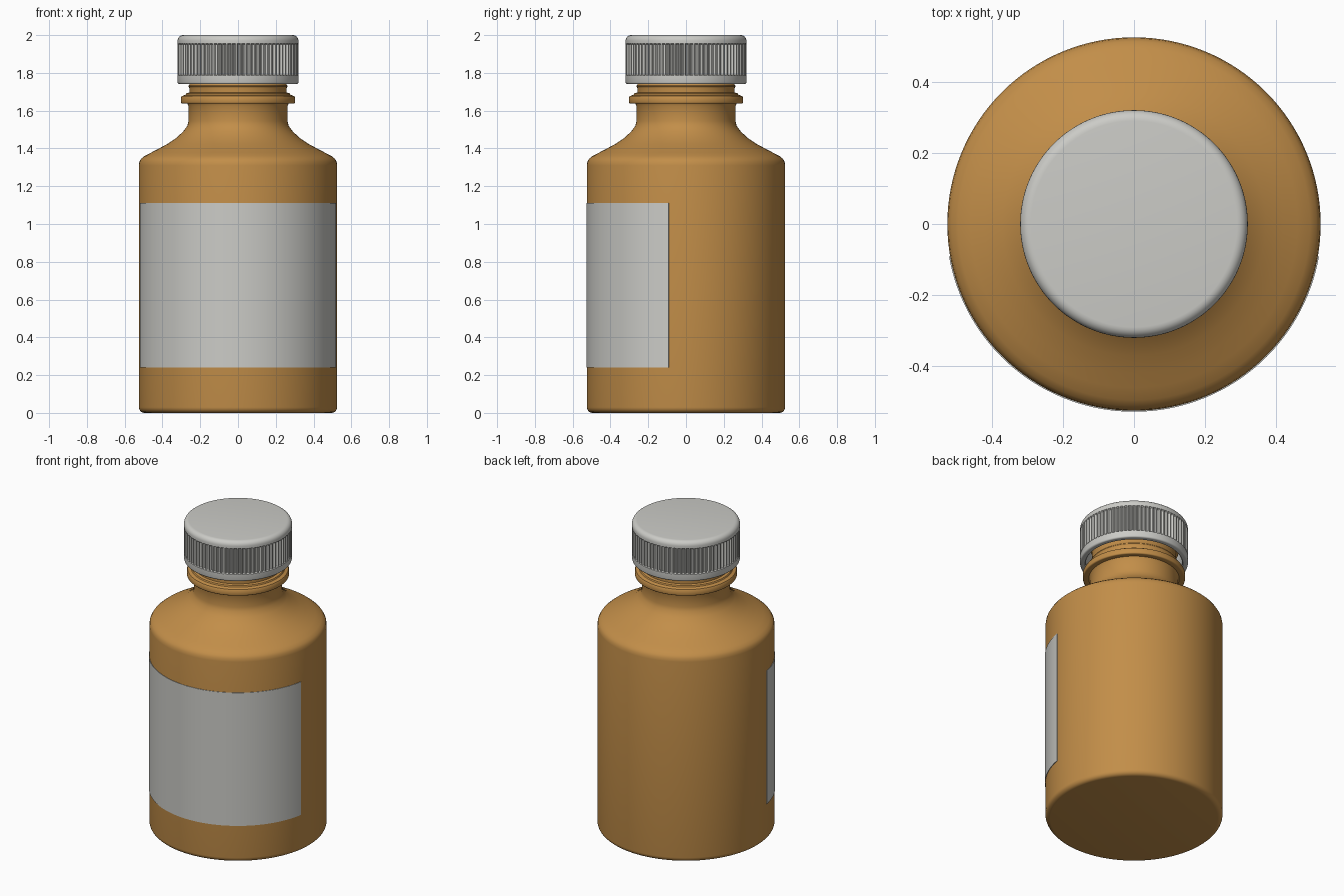
import bpy, bmesh, math

cube = bpy.data.objects.get("Cube")
if cube:
    bpy.data.objects.remove(cube, do_unlink=True)


def material(name, color):
    mat = bpy.data.materials.new(name)
    mat.use_nodes = True
    mat.diffuse_color = (*color, 1)
    mat.node_tree.nodes["Principled BSDF"].inputs["Base Color"].default_value = (*color, 1)
    return mat


amber = material("amber glass", (0.54, 0.27, 0.066))
white = material("off white", (0.60, 0.60, 0.57))


def finish(name, bm, mat, angle=35):
    bmesh.ops.recalc_face_normals(bm, faces=bm.faces)
    mesh = bpy.data.meshes.new(name)
    bm.to_mesh(mesh)
    bm.free()
    mesh.materials.append(mat)
    obj = bpy.data.objects.new(name, mesh)
    bpy.context.collection.objects.link(obj)
    bpy.ops.object.select_all(action="DESELECT")
    obj.select_set(True)
    bpy.context.view_layer.objects.active = obj
    bpy.ops.object.shade_smooth_by_angle(angle=math.radians(angle))
    return obj


def lathe(name, profile, mat, segments, groove=None, angle=35):
    """Revolve (radius, height) points about z and cap both ends."""
    bm = bmesh.new()
    rings = []
    for i, (r, z) in enumerate(profile):
        ring = []
        for k in range(segments):
            a = 2 * math.pi * k / segments
            rr = r - (groove(i, k) if groove else 0)
            ring.append(bm.verts.new((rr * math.cos(a), rr * math.sin(a), z)))
        rings.append(ring)
    for low, high in zip(rings, rings[1:]):
        for k in range(segments):
            n = (k + 1) % segments
            bm.faces.new((low[k], low[n], high[n], high[k]))
    bm.faces.new(rings[0])
    bm.faces.new(rings[-1])
    return finish(name, bm, mat, angle)


def corner(cr, cz, radius, start, end, steps=5):
    """Rounded profile corner, angles in degrees."""
    pts = []
    for i in range(steps + 1):
        a = math.radians(start + (end - start) * i / steps)
        pts.append((cr + radius * math.cos(a), cz + radius * math.sin(a)))
    return pts


# Bottle: rounded foot, straight wall, sloping shoulder, neck with collar
bottle = corner(0.495, 0.03, 0.03, -90, 0)
bottle += [(0.525, 1.31), (0.522, 1.33), (0.513, 1.345), (0.495, 1.36),
           (0.46, 1.378), (0.42, 1.399), (0.37, 1.426), (0.325, 1.457),
           (0.29, 1.49), (0.268, 1.52), (0.262, 1.545), (0.262, 1.625),
           (0.268, 1.638)]
bottle += corner(0.295, 1.645, 0.008, -90, 0, 3)
bottle += [(0.303, 1.668), (0.298, 1.677), (0.278, 1.684), (0.274, 1.692),
           (0.258, 1.696), (0.258, 1.72)]
bottle += corner(0.255, 1.73, 0.007, -60, 60, 3)
bottle += [(0.25, 1.75), (0.25, 1.95), (0.2, 1.95), (0.2, 1.80)]
lathe("bottle", bottle, amber, 128)

# Screw thread hidden inside the cap
thread = bpy.data.curves.new("neck_thread", "CURVE")
thread.dimensions = "3D"
thread.bevel_depth = 0.014
thread.bevel_resolution = 2
thread.use_fill_caps = True
spline = thread.splines.new("POLY")
spline.points.add(72)
for i, p in enumerate(spline.points):
    a = i * math.pi / 24
    p.co = (0.25 * math.cos(a), 0.25 * math.sin(a), 1.79 + 0.0016 * i, 1)
thread.materials.append(amber)
bpy.context.collection.objects.link(bpy.data.objects.new("neck_thread", thread))

# Cap: hollow shell with ribbed side and soft top edge
inside = [(0.285, 1.965), (0.285, 1.745)]
lip = [(0.29, 1.74)] + corner(0.31, 1.75, 0.01, -90, 0, 3) + [(0.32, 1.785)]
ribs = [(0.32, 1.79), (0.32, 1.95)]
top = [(0.32, 1.955)] + corner(0.29, 1.97, 0.03, 0, 90, 6)
cap = inside + lip + ribs + top
first_rib = len(inside) + len(lip)
lathe("cap", cap, white, 320,
      lambda i, k: 0.012 if i in (first_rib, first_rib + 1) and k % 4 < 2 else 0)

# Label: thin curved plate wrapping the front
bm = bmesh.new()
steps = 64
sections = []
for i in range(steps + 1):
    a = math.radians(-170 + 160 * i / steps)
    sections.append([bm.verts.new((r * math.cos(a), r * math.sin(a), z))
                     for r, z in ((0.523, 0.24), (0.528, 0.24), (0.528, 1.11), (0.523, 1.11))])
for s, t in zip(sections, sections[1:]):
    for j in range(4):
        n = (j + 1) % 4
        bm.faces.new((s[j], t[j], t[n], s[n]))
bm.faces.new(sections[0])
bm.faces.new(sections[-1])
finish("label", bm, white)
